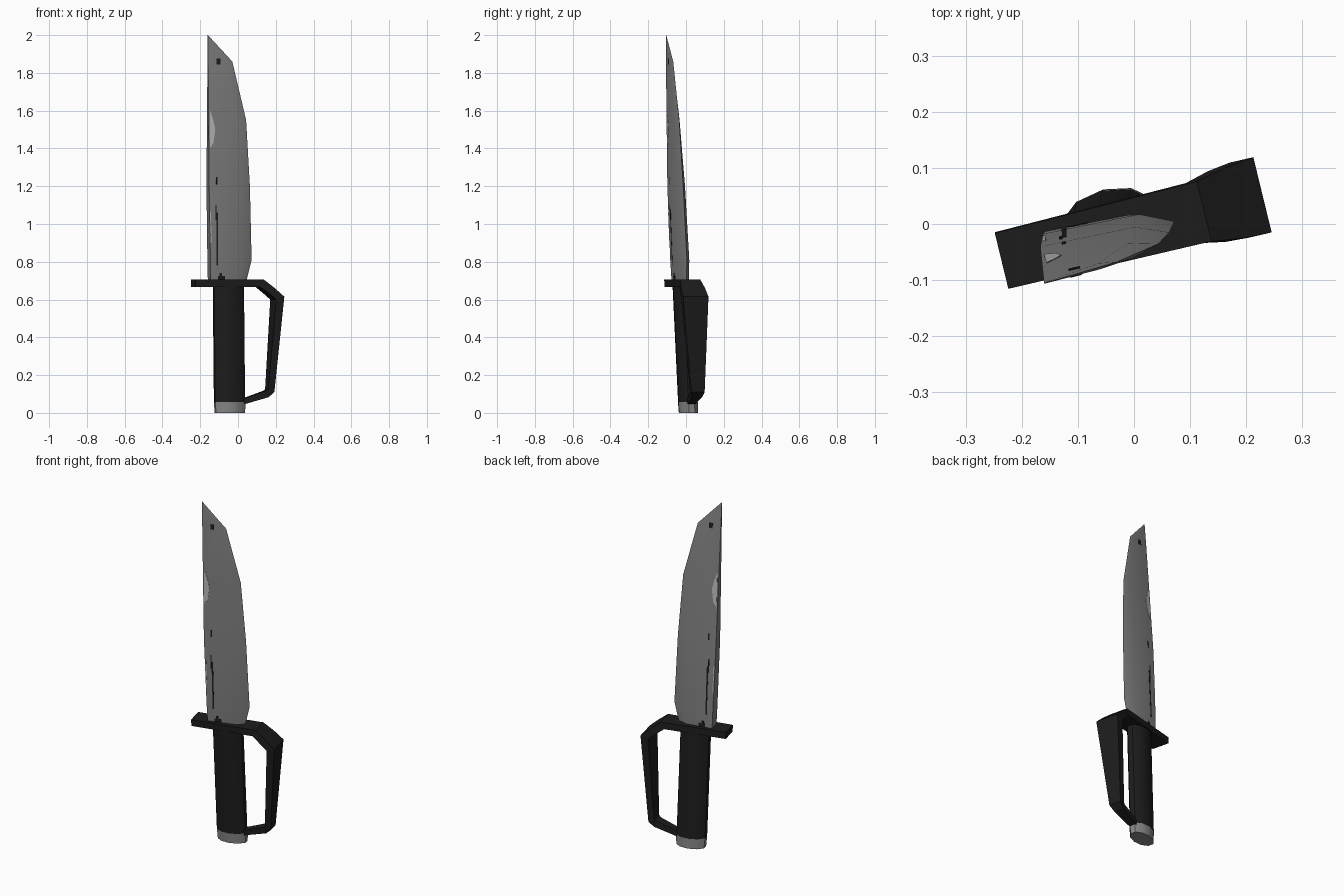
import bpy, bmesh, math

if "Cube" in bpy.data.objects:
    bpy.data.objects.remove(bpy.data.objects["Cube"])

def material(name, c):
    m = bpy.data.materials.new(name)
    m.diffuse_color = (c, c, c, 1)
    m.use_nodes = True
    m.node_tree.nodes["Principled BSDF"].inputs["Base Color"].default_value = m.diffuse_color
    return m

STEEL = material("steel grey", 0.22)
POMMEL = material("pommel grey", 0.25)
WORN = material("worn light grey", 0.48)
BLACK = material("matte black", 0.012)

ANG = math.radians(13.7)   # the knife is turned about z
VX, VY = -math.sin(ANG), math.cos(ANG)

def place(x, z, v):
    """Point on the knife's leaning mid-plane, pushed sideways by v."""
    y = -0.007 + 0.245 * x - 0.045 * (z - 0.68)
    return (x + VX * v, y + VY * v, z)

def loft(name, rings, mat, smooth=None):
    """Skin a list of equal-length rings of points and cap both ends."""
    bm = bmesh.new()
    vs = [[bm.verts.new(p) for p in r] for r in rings]
    n = len(vs[0])
    for a, b in zip(vs, vs[1:]):
        for i in range(n):
            j = (i + 1) % n
            bm.faces.new((a[i], a[j], b[j], b[i]))
    bm.faces.new(vs[0])
    bm.faces.new(vs[-1])
    bmesh.ops.remove_doubles(bm, verts=bm.verts, dist=0.0005)
    bmesh.ops.recalc_face_normals(bm, faces=bm.faces)
    me = bpy.data.meshes.new(name)
    bm.to_mesh(me)
    bm.free()
    me.materials.append(mat)
    ob = bpy.data.objects.new(name, me)
    bpy.context.collection.objects.link(ob)
    if smooth:
        bpy.ops.object.select_all(action='DESELECT')
        ob.select_set(True)
        bpy.context.view_layer.objects.active = ob
        bpy.ops.object.shade_smooth_by_angle(angle=math.radians(smooth))
    return ob

def oval(cx, z, a, b, n=10):
    """Horizontal oval ring: a along the knife's width, b across it."""
    ring = []
    for i in range(n):
        t = 2 * math.pi * (i + 0.5) / n
        ring.append(place(cx + a * math.cos(t), z, b * math.sin(t)))
    return ring

# blade: (z, spine x, edge x, half thickness); wedge section with flat spine
blade = [(0.69, -0.152, 0.042, 0.032), (0.81, -0.154, 0.072, 0.034),
         (1.20, -0.160, 0.063, 0.030), (1.55, -0.160, 0.043, 0.018),
         (1.86, -0.160, -0.030, 0.007), (2.00, -0.160, -0.159, 0.001)]
BELLY, SLIM = 0.75, 0.8   # where the cutting bevel starts, and its thickness
rings = []
for z, s, e, t in blade:
    m = s + BELLY * (e - s)
    rings.append([place(s, z, -t), place(m, z, -SLIM * t), place(e, z, 0),
                  place(m, z, SLIM * t), place(s, z, t)])
loft("blade", rings, STEEL, 35)

def blade_half(x, z):
    """Half thickness of the blade's flat at x, z."""
    for (z0, s0, e0, t0), (z1, s1, e1, t1) in zip(blade, blade[1:]):
        if z <= z1:
            f = (z - z0) / (z1 - z0)
            s, e, t = (a + f * (b - a) for a, b in ((s0, s1), (e0, e1), (t0, t1)))
            return t * (1 - (1 - SLIM) * (x - s) / (BELLY * (e - s)))

def mark(name, outline, mat):
    """Thin painted plate on both flats of the blade."""
    for side, label in ((-1, "front"), (1, "back")):
        rings = [[place(x, z, side * (blade_half(x, z) + d)) for x, z in outline]
                 for d in (-0.002, 0.0015)]
        loft(name + "_" + label, rings, mat)

# worn patch by the spine, dark scratches along the blade
mark("worn_patch", [(-0.155, 1.40), (-0.135, 1.43), (-0.125, 1.50),
                    (-0.135, 1.55), (-0.152, 1.60)], WORN)
mark("worn_strip", [(-0.154, 0.90), (-0.149, 0.90), (-0.150, 1.06), (-0.157, 1.06)], WORN)
for i, (x0, x1, z0, z1) in enumerate([(-0.121, -0.113, 0.78, 1.06), (-0.126, -0.120, 1.02, 1.10),
                                      (-0.122, -0.115, 1.21, 1.25), (-0.115, -0.095, 1.845, 1.875),
                                      (-0.113, -0.075, 0.70, 0.725), (-0.105, -0.092, 0.72, 0.74)]):
    mark("scratch_%d" % (i + 1), [(x0, z0), (x1, z0), (x1, z1), (x0, z1)], BLACK)

# cross guard running on into the knuckle bow: outer x, z, inner x, z, half width
bow = [(-0.236, 0.705, -0.236, 0.667, 0.051), (0.125, 0.705, 0.105, 0.667, 0.055),
       (0.180, 0.660, 0.148, 0.634, 0.065), (0.229, 0.615, 0.187, 0.600, 0.069),
       (0.184, 0.110, 0.152, 0.125, 0.036), (0.155, 0.083, 0.140, 0.117, 0.028),
       (0.010, 0.040, 0.010, 0.070, 0.020)]
loft("guard_and_knuckle_bow",
     [[place(ox, oz, -w), place(ox, oz, w), place(ix, iz, w), place(ix, iz, -w)]
      for ox, oz, ix, iz, w in bow], BLACK)

# grip and pommel
loft("grip", [oval(-0.045, 0.055, 0.083, 0.051), oval(-0.051, 0.68, 0.083, 0.051)], BLACK, 50)
loft("pommel", [oval(-0.043, 0.0, 0.081, 0.050), oval(-0.044, 0.058, 0.084, 0.052)], POMMEL, 50)
